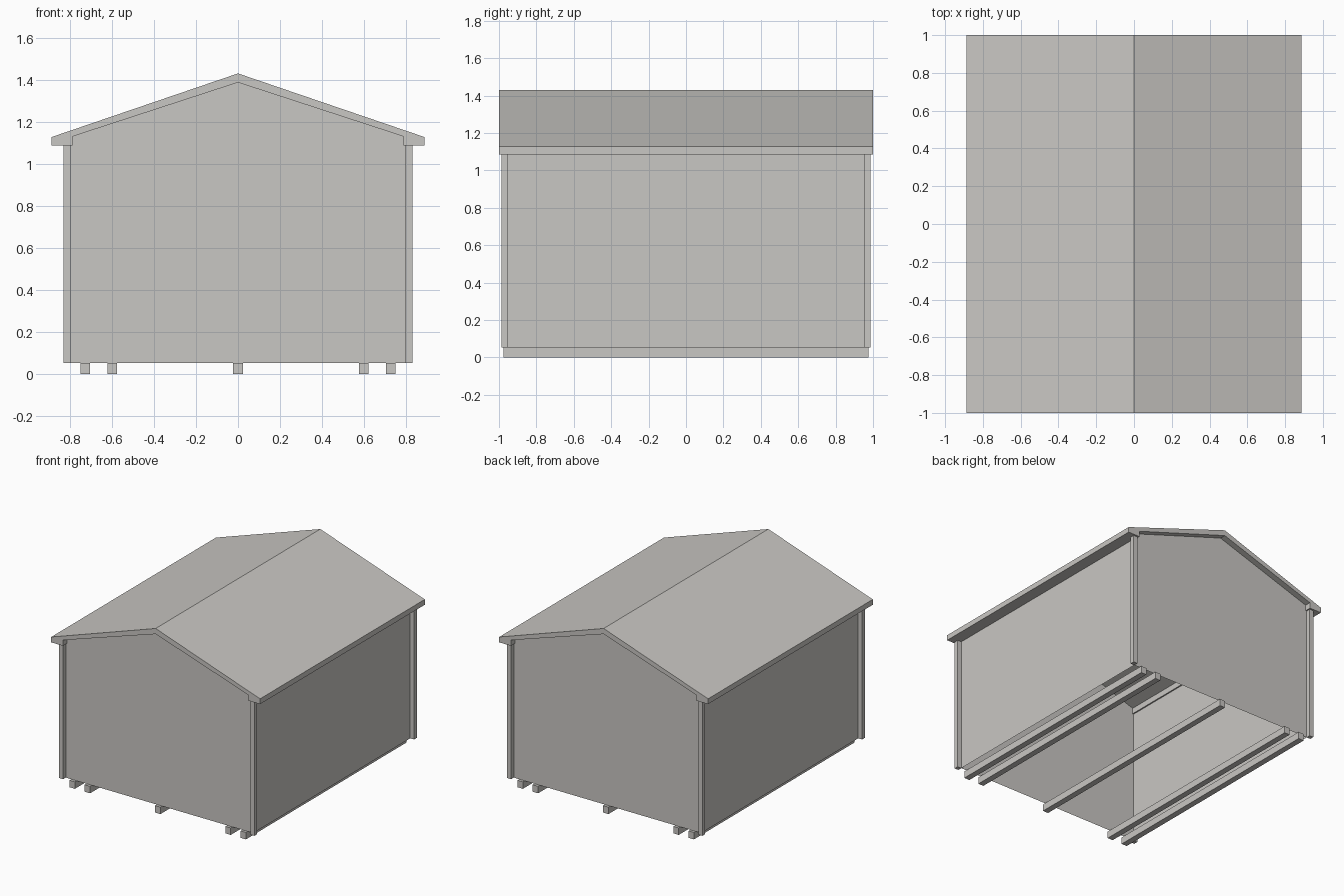
import bpy, bmesh

if "Cube" in bpy.data.objects:
    bpy.data.objects.remove(bpy.data.objects["Cube"])

mat = bpy.data.materials.new("warm light grey")
mat.diffuse_color = (0.584, 0.571, 0.546, 1)
mat.use_nodes = True
mat.node_tree.nodes["Principled BSDF"].inputs["Base Color"].default_value = mat.diffuse_color


def finish(name, bm, outward=True):
    if outward:
        bmesh.ops.recalc_face_normals(bm, faces=bm.faces)
    me = bpy.data.meshes.new(name)
    bm.to_mesh(me)
    bm.free()
    me.materials.append(mat)
    ob = bpy.data.objects.new(name, me)
    bpy.context.collection.objects.link(ob)
    return ob


def box(name, x0, x1, y0, y1, z0, z1):
    bm = bmesh.new()
    bmesh.ops.create_cube(bm, size=1)
    for v in bm.verts:
        v.co = (x1 if v.co.x > 0 else x0, y1 if v.co.y > 0 else y0, z1 if v.co.z > 0 else z0)
    return finish(name, bm)


def mirrored(half):
    # half runs from the ridge down to the right; the left side is its mirror
    return half + [(-x, z) for x, z in reversed(half) if x > 0]


WX, WY, Z0 = 0.797, 0.953, 0.053

# Roof: one closed profile with eave blocks, extruded along y
outer = [(0, 1.43), (0.888, 1.127), (0.888, 1.086), (0.787, 1.086), (0.787, 1.13)]
profile = outer + [(0, 1.387)] + [(-x, z) for x, z in reversed(outer) if x > 0]
bm = bmesh.new()
face = bm.faces.new([bm.verts.new((x, -1, z)) for x, z in profile])
ext = bmesh.ops.extrude_face_region(bm, geom=[face], use_keep_orig=True)
for g in ext["geom"]:
    if isinstance(g, bmesh.types.BMVert):
        g.co.y = 1
finish("roof", bm)

# Thin side walls and gable walls, open underneath
for s, side in ((-1, "left"), (1, "right")):
    bm = bmesh.new()
    pts = [(-WY, Z0), (WY, Z0), (WY, 1.1), (-WY, 1.1)]
    f = bm.faces.new([bm.verts.new((s * WX, y, z)) for y, z in pts])
    f.normal_update()
    if f.normal.x * s < 0:
        f.normal_flip()
    finish(side + "_wall", bm, False)

gable = mirrored([(0, 1.389), (0.786, 1.132), (WX, 1.1), (WX, Z0)])
for s, side in ((-1, "front"), (1, "back")):
    bm = bmesh.new()
    f = bm.faces.new([bm.verts.new((x, s * WY, z)) for x, z in gable])
    f.normal_update()
    if f.normal.y * s < 0:
        f.normal_flip()
    finish(side + "_gable_wall", bm, False)

# Corner posts outside the wall corners
for sx, a in ((-1, "left"), (1, "right")):
    for sy, b in ((-1, "front"), (1, "back")):
        x0, x1 = sorted((sx * WX, sx * 0.83))
        y0, y1 = sorted((sy * WY, sy * 0.986))
        box(f"{b}_{a}_corner_post", x0, x1, y0, y1, Z0, 1.1)

# Floor runners
for i, x in enumerate((-0.727, -0.598, 0, 0.598, 0.727)):
    box(f"floor_runner_{i + 1}", x - 0.023, x + 0.023, -0.975, 0.975, 0, Z0)
